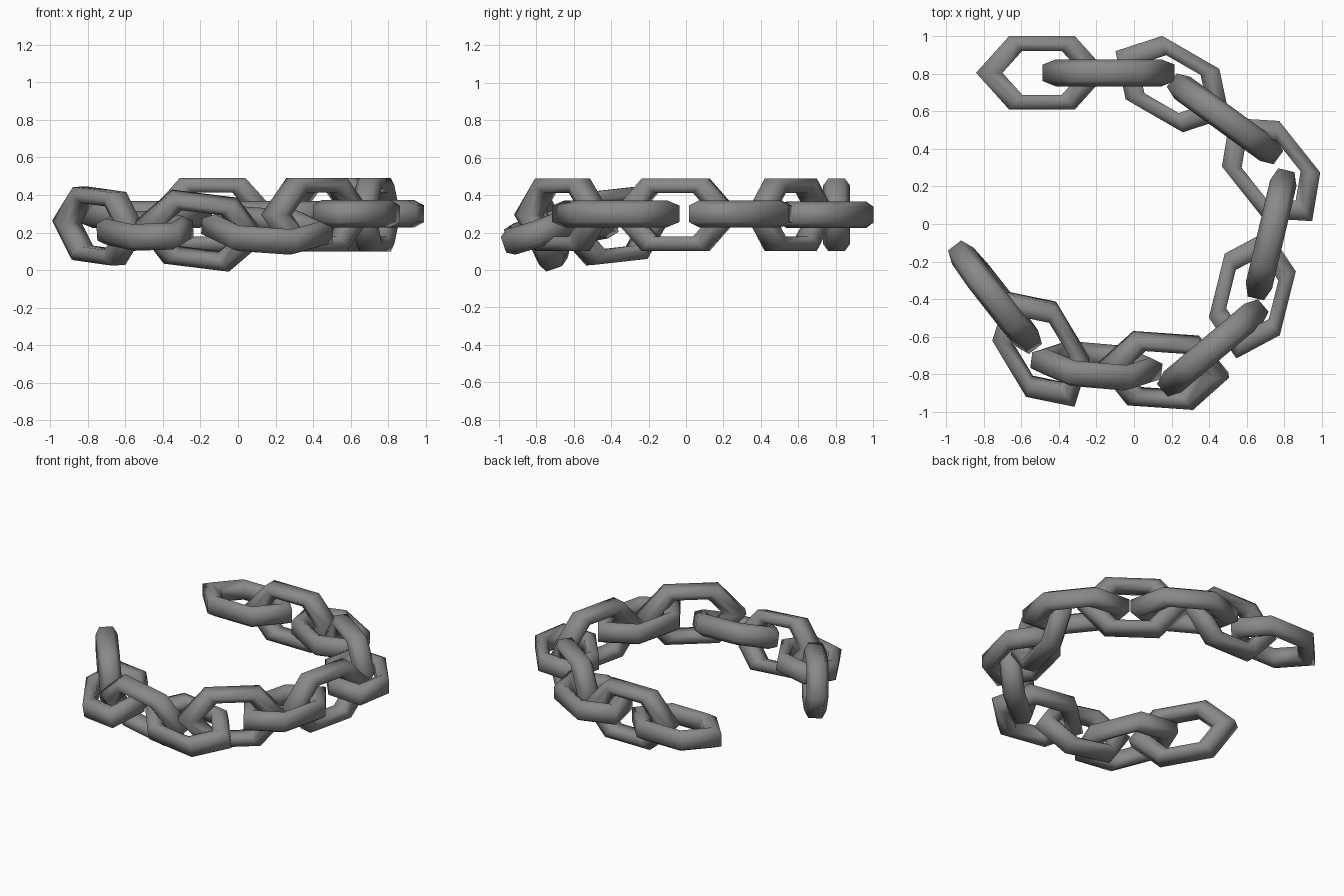
import bpy, bmesh, math
from mathutils import Matrix, Vector

if "Cube" in bpy.data.objects:
    bpy.data.objects.remove(bpy.data.objects["Cube"])

steel = bpy.data.materials.new("steel_grey")
steel.diffuse_color = (0.25, 0.25, 0.25, 1)
steel.use_nodes = True
steel.node_tree.nodes["Principled BSDF"].inputs["Base Color"].default_value = steel.diffuse_color

# Tube section: (in-plane offset, offset along the link's normal)
SECTION = [(0.045, -0.044), (0.045, 0.044), (0, 0.072),
           (-0.045, 0.044), (-0.045, -0.044), (0, -0.072)]
RADIUS, STRETCH = 0.18, 1.56


def link_mesh():
    """Six-cornered ring, stretched lengthwise."""
    bm = bmesh.new()
    rings = []
    for i in range(6):
        a = i * math.pi / 3
        rings.append([bm.verts.new(((RADIUS + u) * math.cos(a) * STRETCH,
                                    (RADIUS + u) * math.sin(a), n))
                      for u, n in SECTION])
    for i in range(6):
        a, b = rings[i], rings[(i + 1) % 6]
        for j in range(6):
            k = (j + 1) % 6
            bm.faces.new((a[j], b[j], b[k], a[k])).smooth = True
    bmesh.ops.recalc_face_normals(bm, faces=bm.faces)
    me = bpy.data.meshes.new("chain_link")
    bm.to_mesh(me)
    bm.free()
    me.materials.append(steel)
    return me


# Link poses along the chain: x, y, z, yaw, downward pitch, roll
POSES = [
    (-0.49, 0.805, 0.295, 0, 0, 0),
    (-0.135, 0.805, 0.295, 0, 0, 90),
    (0.205, 0.745, 0.295, -30, 0, 0),
    (0.485, 0.56, 0.295, -36, 0, 90),
    (0.73, 0.29, 0.30, -51.5, 0, 0),
    (0.73, -0.055, 0.295, 76.6, 0, 90),
    (0.63, -0.375, 0.30, 76, 0, 0),
    (0.42, -0.66, 0.295, 40, 0, 90),
    (0.155, -0.78, 0.21, -4, 4, 19),
    (-0.20, -0.755, 0.21, -5, 7, 109),
    (-0.495, -0.667, 0.21, -59, 6, 8),
    (-0.74, -0.39, 0.235, -52, 5, 93),
]

mesh = link_mesh()
for i, (x, y, z, yaw, pitch, roll) in enumerate(POSES):
    link = bpy.data.objects.new(f"chain_link_{i + 1}", mesh)
    link.matrix_world = (Matrix.Translation(Vector((x, y, z)))
                         @ Matrix.Rotation(math.radians(yaw), 4, 'Z')
                         @ Matrix.Rotation(math.radians(pitch), 4, 'Y')
                         @ Matrix.Rotation(math.radians(roll), 4, 'X'))
    bpy.context.collection.objects.link(link)
